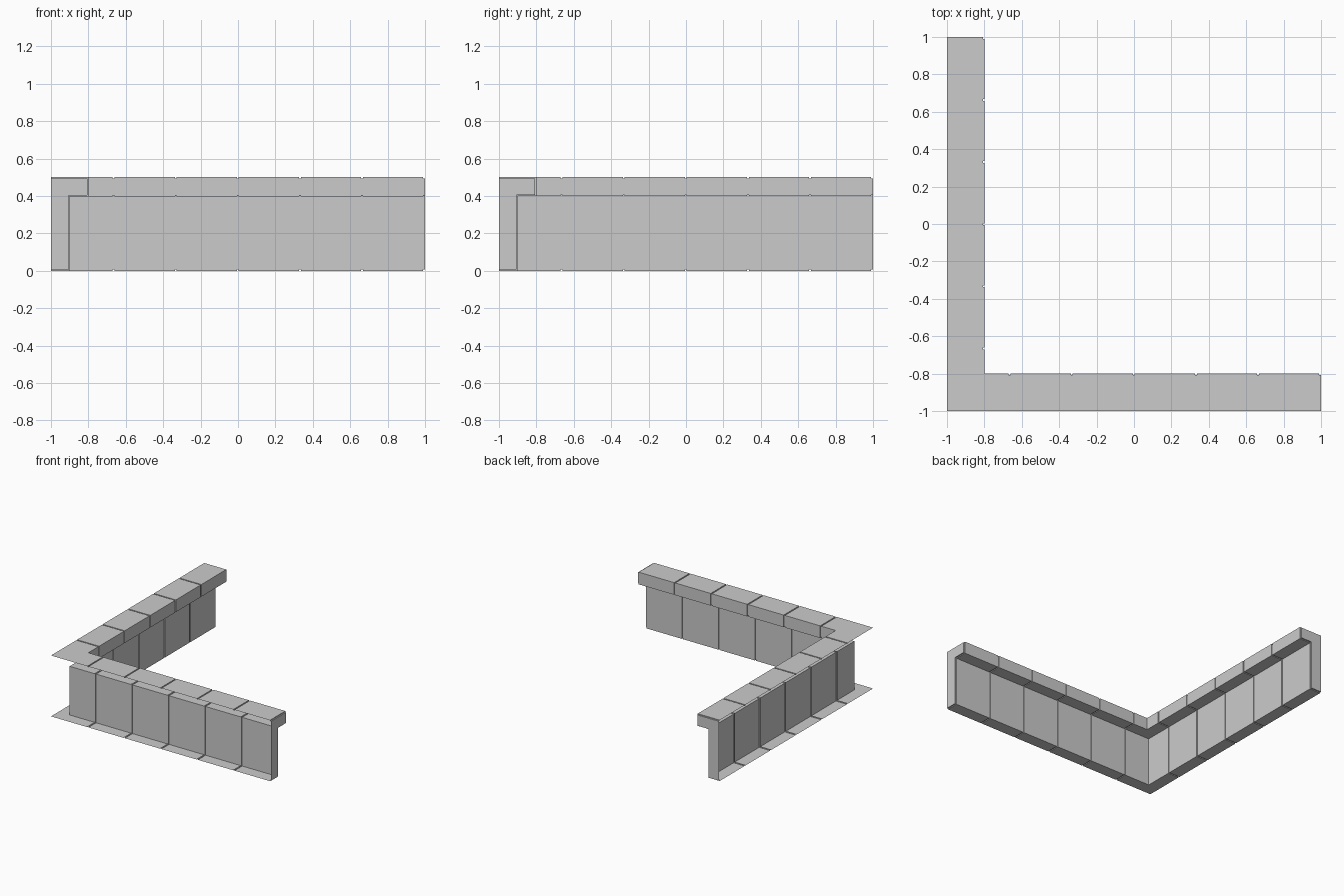
import bpy, bmesh

if "Cube" in bpy.data.objects:
    bpy.data.objects.remove(bpy.data.objects["Cube"])

E = 0.006          # joint recess
GAP = 0.01         # joint width
STEP = 0.332       # block spacing
FIRST = -0.67      # end of the corner block

# Open cross-section (depth from outer side, height): foot, inner wall, cap
BLOCK = [(0, 0), (0.1, 0), (0.1, 0.4), (0.2, 0.4), (0.2, 0.5), (0, 0.5)]
JOINT = [(0, E), (0.1 - E, E), (0.1 - E, 0.4 + E),
         (0.2 - E, 0.4 + E), (0.2 - E, 0.5 - E), (0, 0.5 - E)]


def along_x(s, profile):
    return [(s, -1 + d, z) for d, z in profile]


def along_y(s, profile):
    return [(-1 + d, s, z) for d, z in profile]


def mitre(profile):
    return [(-1 + d, -1 + d, z) for d, z in profile]


def sweep(name, sections, cap_start=False, cap_end=False):
    bm = bmesh.new()
    rows = [[bm.verts.new(p) for p in sec] for sec in sections]
    for a, b in zip(rows, rows[1:]):
        for i in range(len(a) - 1):
            bm.faces.new((a[i], a[i + 1], b[i + 1], b[i]))
    if cap_start:
        bm.faces.new(rows[0][::-1])
    if cap_end:
        bm.faces.new(rows[-1])
    mesh = bpy.data.meshes.new(name)
    bm.to_mesh(mesh)
    bm.free()
    ob = bpy.data.objects.new(name, mesh)
    bpy.context.collection.objects.link(ob)
    return ob


# Mitred corner block
sweep("corner_block", [along_y(FIRST, BLOCK), mitre(BLOCK), along_x(FIRST, BLOCK)])

# Stations of one arm: recessed joint, block, joint, ... ending in a joint
stations = [(FIRST, BLOCK)]
for k in range(6):
    g = FIRST + k * STEP
    stations += [(g, JOINT), (g + GAP, JOINT)]
    if k < 5:
        stations += [(g + GAP, BLOCK), (g + STEP, BLOCK)]

# The two straight arms, closed at their free ends
sweep("front_arm", [along_x(s, p) for s, p in stations], cap_end=True)
sweep("left_arm", [along_y(s, p) for s, p in reversed(stations)], cap_start=True)
